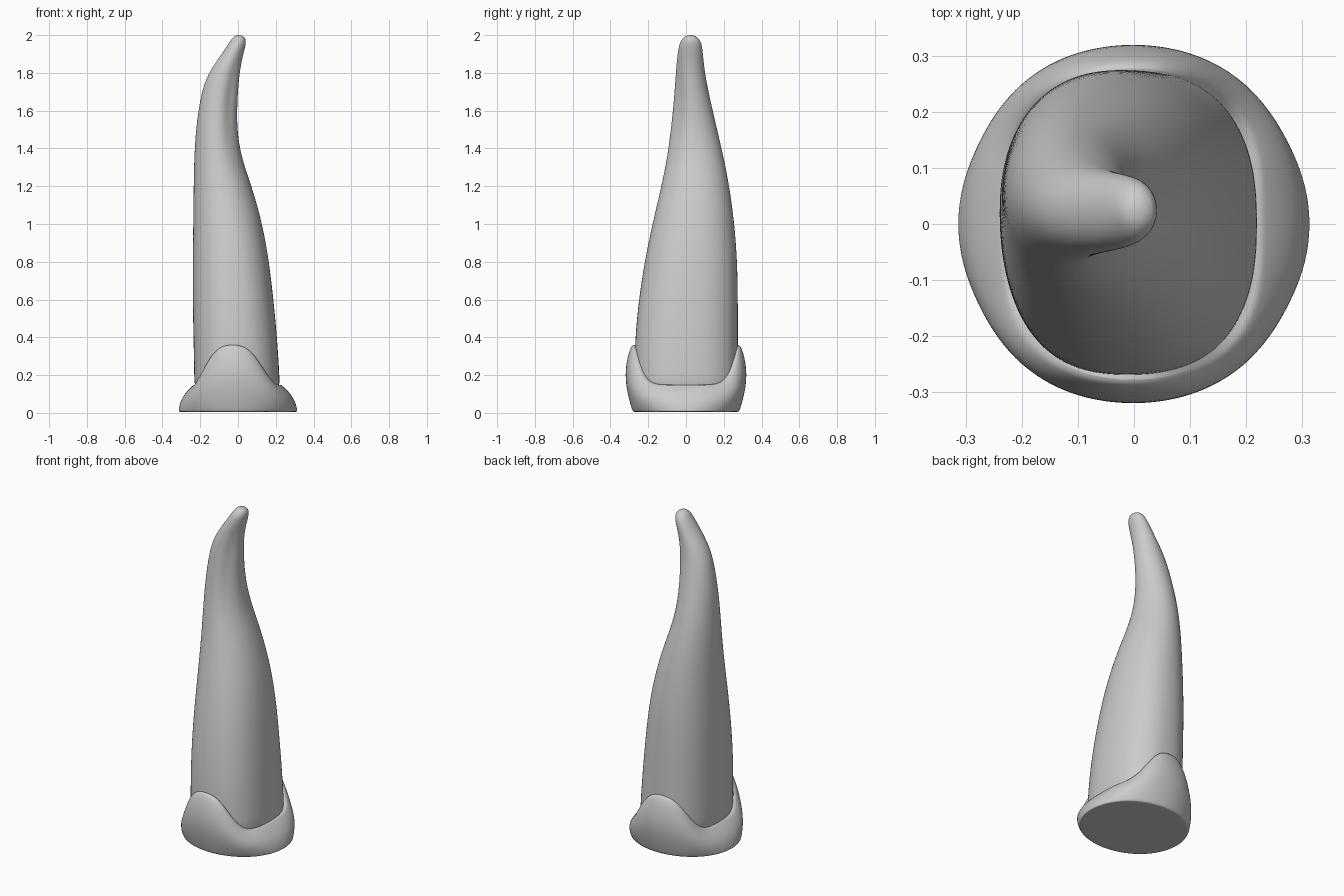
import bpy, bmesh
from math import sin, cos, pi, exp

if "Cube" in bpy.data.objects:
    bpy.data.objects.remove(bpy.data.objects["Cube"])

grey = bpy.data.materials.new("plain grey")
grey.use_nodes = True
grey.diffuse_color = (0.6, 0.6, 0.6, 1)
grey.node_tree.nodes["Principled BSDF"].inputs["Base Color"].default_value = (0.6, 0.6, 0.6, 1)

SIDES = 48
ANGLES = [2 * pi * i / SIDES for i in range(SIDES)]


def power(v, p):
    return abs(v) ** p * (1 if v >= 0 else -1)


def loft(name, rings):
    """Skin closed rings from bottom to top, cap both ends and smooth."""
    bm = bmesh.new()
    loops = [[bm.verts.new(p) for p in ring] for ring in rings]
    for low, high in zip(loops, loops[1:]):
        for i in range(SIDES):
            j = (i + 1) % SIDES
            bm.faces.new((low[i], low[j], high[j], high[i]))
    bm.faces.new(loops[0][::-1])
    bm.faces.new(loops[-1])
    mesh = bpy.data.meshes.new(name)
    bm.to_mesh(mesh)
    bm.free()
    obj = bpy.data.objects.new(name, mesh)
    bpy.context.collection.objects.link(obj)
    mesh.materials.append(grey)
    mod = obj.modifiers.new("smooth", "SUBSURF")
    mod.levels = mod.render_levels = 2
    bpy.ops.object.select_all(action="DESELECT")
    bpy.context.view_layer.objects.active = obj
    obj.select_set(True)
    bpy.ops.object.shade_smooth_by_angle(angle=0.7)


# Horn: height, left/right edges in x, front/back edges in y
SECTIONS = [
    (0.05, -0.23, 0.225, -0.27, 0.27),
    (0.20, -0.232, 0.22, -0.273, 0.275),
    (0.40, -0.236, 0.207, -0.27, 0.275),
    (0.60, -0.24, 0.188, -0.25, 0.275),
    (0.80, -0.24, 0.165, -0.22, 0.272),
    (1.00, -0.237, 0.13, -0.178, 0.257),
    (1.20, -0.235, 0.073, -0.13, 0.23),
    (1.35, -0.232, 0.018, -0.1, 0.2),
    (1.50, -0.223, -0.006, -0.08, 0.165),
    (1.65, -0.203, -0.004, -0.065, 0.13),
    (1.77, -0.172, 0.005, -0.056, 0.105),
    (1.85, -0.122, 0.016, -0.05, 0.094),
    (1.92, -0.073, 0.034, -0.042, 0.088),
    (1.965, -0.043, 0.044, -0.032, 0.08),
    (1.99, -0.026, 0.036, -0.012, 0.06),
    (2.00, -0.008, 0.014, 0.01, 0.036),
]


def horn_ring(z, x0, x1, y0, y1):
    p = 2 / (2.5 - 0.5 * min(z / 1.4, 1))
    groove = 0.13 * exp(-((z - 1.65) / 0.2) ** 2)
    ring = []
    for a in ANGLES:
        # shallow groove running down the front towards the inner bend
        k = 1 - groove * exp(-((a - 1.72 * pi) / 0.4) ** 2)
        ring.append(((x0 + x1) / 2 + k * power(cos(a), p) * (x1 - x0) / 2,
                     (y0 + y1) / 2 + k * power(sin(a), p) * (y1 - y0) / 2, z))
    return ring


loft("horn", [horn_ring(*s) for s in SECTIONS])

# Collar: fraction of rim height, radius at the sides, radius at front and back
COLLAR = [
    (0, 0.29, 0.26), (0, 0.31, 0.28), (0.03, 0.316, 0.286), (0.28, 0.309, 0.312),
    (0.55, 0.292, 0.324), (0.8, 0.262, 0.312), (0.95, 0.238, 0.294),
    (1, 0.228, 0.28), (0.97, 0.205, 0.255),
]


def collar_ring(t, side, front):
    ring = []
    for a in ANGLES:
        centre = 0.5 * pi + 0.09 if a < pi else 1.5 * pi - 0.09
        rim = 0.15 + 0.215 * exp(-abs((a - centre) / 0.62) ** 3)
        w = sin(a) ** 2
        # the rim follows the squarish horn, the foot stays round
        r = (side * (1 - w) + front * w) * (1 + 0.07 * t * sin(2 * a) ** 2)
        ring.append((r * cos(a) - 0.003 * t, r * sin(a), 0.005 + t * (rim - 0.005)))
    return ring


loft("collar", [collar_ring(*c) for c in COLLAR])
